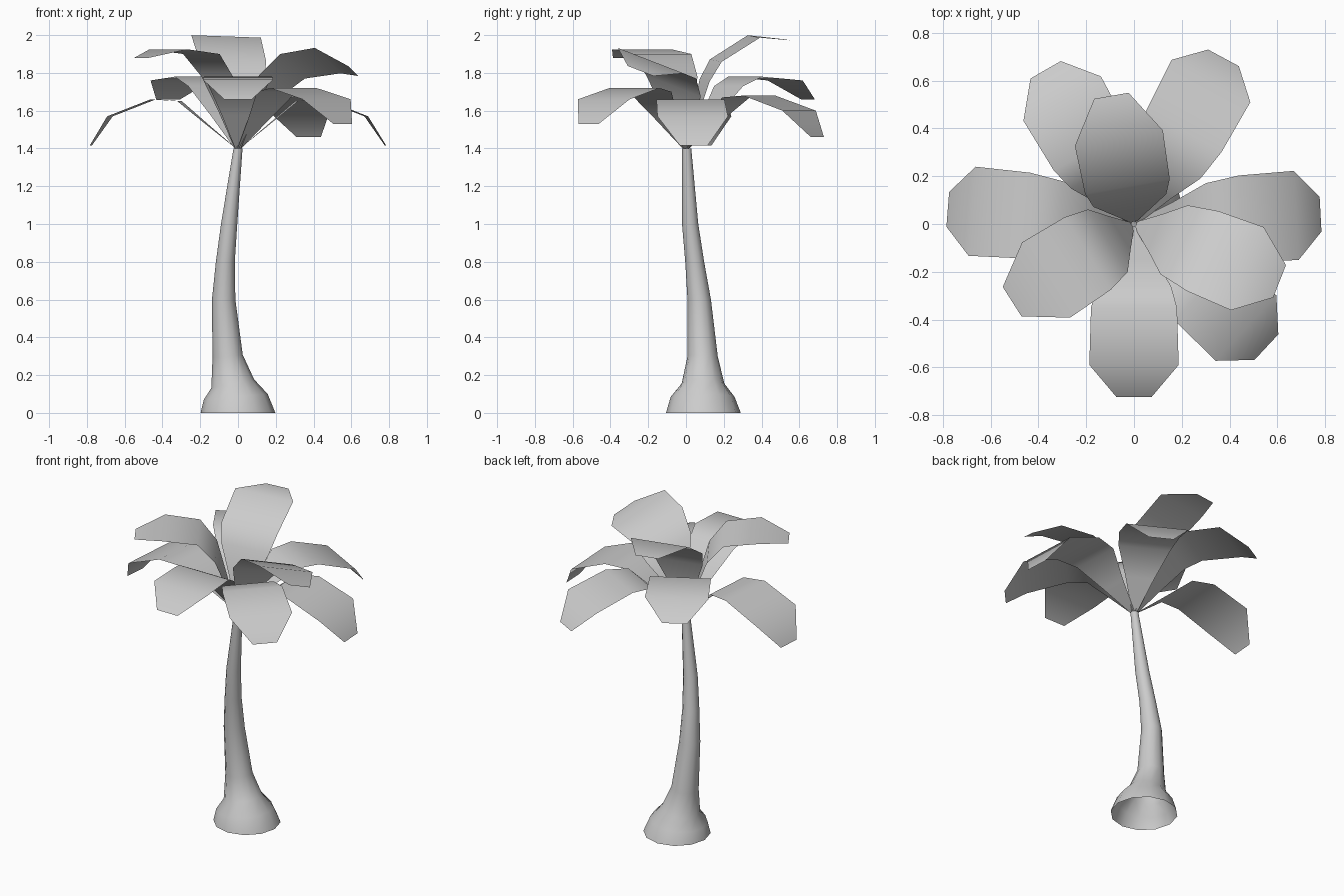
import bpy
from math import cos, sin, radians, pi

if "Cube" in bpy.data.objects:
    bpy.data.objects.remove(bpy.data.objects["Cube"])


def make_object(name, rows, closed):
    """Skin a list of equal-length point rows with quads."""
    n = len(rows[0])
    verts = [p for row in rows for p in row]
    faces = []
    for i in range(len(rows) - 1):
        for j in range(n if closed else n - 1):
            k = (j + 1) % n
            faces.append((i * n + j, i * n + k, (i + 1) * n + k, (i + 1) * n + j))
    mesh = bpy.data.meshes.new(name)
    mesh.from_pydata(verts, [], faces)
    obj = bpy.data.objects.new(name, mesh)
    bpy.context.collection.objects.link(obj)
    bpy.ops.object.select_all(action='DESELECT')
    obj.select_set(True)
    bpy.context.view_layer.objects.active = obj
    bpy.ops.object.shade_smooth_by_angle(angle=radians(50))
    return obj


# Curved hollow trunk: z, centre x, centre y, radius, ring tilt
SIDES = 12
trunk = [
    (0.00, 0.000, 0.092, 0.198, 0.00),
    (0.085, -0.012, 0.088, 0.169, 0.09),
    (0.155, -0.028, 0.090, 0.113, 0.20),
    (0.30, -0.055, 0.088, 0.080, 0.10),
    (0.60, -0.076, 0.070, 0.062, 0.00),
    (0.80, -0.067, 0.046, 0.050, 0.00),
    (1.00, -0.047, 0.022, 0.043, 0.00),
    (1.40, 0.000, 0.004, 0.024, 0.00),
]
rings = []
for z, cx, cy, r, tilt in trunk:
    angles = [2 * pi * i / SIDES for i in range(SIDES)]
    rings.append([(cx + r * cos(a), cy + r * sin(a), z + tilt * r * cos(a)) for a in angles])
make_object("trunk", rings, True)

# Thin leaves: half widths from stem to tip, shared by all
HALF_WIDTHS = (0.015, 0.085, 0.155, 0.18, 0.187, 0.073)


def leaf(name, azimuth, profile, roll=0.0):
    """profile holds (distance out, height) for each cross row."""
    a = radians(azimuth)
    rows = []
    for i, ((d, z), w) in enumerate(zip(profile, HALF_WIDTHS)):
        lean = roll * min(i / 2, 1)
        rows.append([(d * cos(a) - s * w * sin(a), d * sin(a) + s * w * cos(a), z + lean * s * w)
                     for s in (-1, 1)])
    make_object(name, rows, False)


def profile(lift, peak, wide, tip):
    """Straight rise to the lift point, then peak, widest row and tip."""
    d, z = lift
    return [(0.01, 1.4), (d * 0.55, 1.4 + (z - 1.4) * 0.53), lift, peak, wide, tip]


# Low drooping tier
low = profile((0.31, 1.65), (0.45, 1.66), (0.68, 1.57), (0.782, 1.415))
leaf("low_leaf_east", 3, low)
leaf("low_leaf_west", 175.5, low)
leaf("low_leaf_north_east", 61.7,
     profile((0.30, 1.67), (0.44, 1.68), (0.68, 1.60), (0.79, 1.46)))
leaf("low_leaf_south_east", -42.9,
     profile((0.28, 1.70), (0.40, 1.72), (0.64, 1.66), (0.757, 1.53)))

# Middle tier
mid = profile((0.26, 1.73), (0.35, 1.78), (0.59, 1.765), (0.725, 1.66))
leaf("middle_leaf_south", -90, mid)
leaf("middle_leaf_north_west", 119.8,
     profile((0.26, 1.73), (0.36, 1.78), (0.605, 1.76), (0.744, 1.66)))

# Upper tier
leaf("upper_leaf_south_west", 212.5,
     profile((0.13, 1.78), (0.23, 1.90), (0.436, 1.925), (0.605, 1.88)))
leaf("upper_leaf_east", -21.5,
     profile((0.18, 1.73), (0.31, 1.835), (0.51, 1.865), (0.655, 1.81)), roll=-0.36)
leaf("top_leaf_north", 100,
     profile((0.10, 1.76), (0.16, 1.865), (0.365, 1.993), (0.545, 1.975)), roll=0.035)
